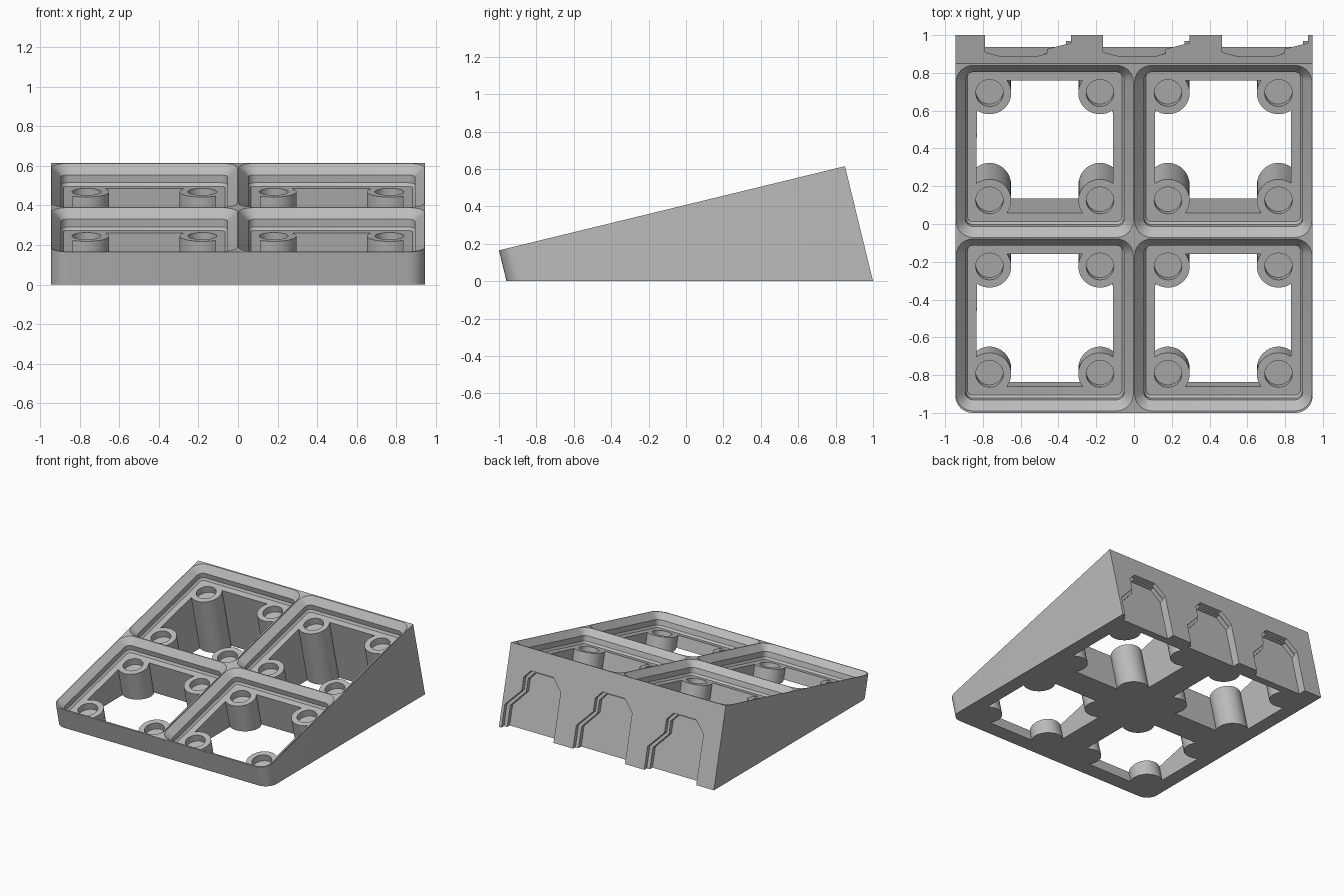
import bpy, bmesh, math
from mathutils import Matrix, Vector

cube = bpy.data.objects.get("Cube")
if cube:
    bpy.data.objects.remove(cube, do_unlink=True)

TILT = math.atan2(0.45, 1.85)
LENGTH = 1.904
CELL = 0.945
# Sloped frame: x across, y up the slope, z normal to the slope
SLOPE = Matrix.Translation((0, -1, 0.165)) @ Matrix.Rotation(TILT, 4, 'X')

plastic = bpy.data.materials.new("grey_plastic")
plastic.use_nodes = True
grey = (0.5, 0.5, 0.5, 1)
plastic.diffuse_color = grey
plastic.node_tree.nodes["Principled BSDF"].inputs["Base Color"].default_value = grey


def make_object(name, bm):
    bmesh.ops.recalc_face_normals(bm, faces=bm.faces[:])
    mesh = bpy.data.meshes.new(name)
    bm.to_mesh(mesh)
    bm.free()
    mesh.materials.append(plastic)
    obj = bpy.data.objects.new(name, mesh)
    bpy.context.scene.collection.objects.link(obj)
    return obj


def loft(bm, rings):
    """Closed solid through matching rings of points."""
    loops = [[bm.verts.new(p) for p in ring] for ring in rings]
    n = len(loops[0])
    for a, b in zip(loops, loops[1:]):
        for i in range(n):
            bm.faces.new((a[i], a[(i + 1) % n], b[(i + 1) % n], b[i]))
    bm.faces.new(loops[0])
    bm.faces.new(loops[-1])


def rounded_square(half, radius, steps=6):
    pts = []
    for k in range(4):
        mid = math.radians(45 + 90 * k)
        cx = math.copysign(half - radius, math.cos(mid))
        cy = math.copysign(half - radius, math.sin(mid))
        for i in range(steps + 1):
            a = math.radians(90 * (k + i / steps))
            pts.append((cx + radius * math.cos(a), cy + radius * math.sin(a)))
    return pts


def opening_outline(half=0.36, post=0.2925, radius=0.115, steps=16):
    """Square opening whose corners are taken up by round posts."""
    start = math.acos((half - post) / radius)
    sweep = 2 * math.pi - 2 * start - math.pi / 2 + 0
    first, last = -start, math.pi / 2 + start - 2 * math.pi
    pts = []
    for k in range(4):
        turn = Matrix.Rotation(math.pi / 2 * k, 2)
        for i in range(steps + 1):
            a = first + (last - first) * i / steps
            p = turn @ Vector((post + radius * math.cos(a), post + radius * math.sin(a)))
            pts.append((p.x, p.y))
    return pts


def circle(cx, cy, radius, steps=32):
    return [(cx + radius * math.cos(2 * math.pi * i / steps),
             cy + radius * math.sin(2 * math.pi * i / steps)) for i in range(steps)]


def cut(target, name, bm):
    """Carve a solid, given in the sloped frame, out of the target."""
    bm.transform(SLOPE)
    cutter = make_object(name, bm)
    cutter.hide_render = True
    mod = target.modifiers.new(name, 'BOOLEAN')
    mod.operation = 'DIFFERENCE'
    mod.solver = 'EXACT'
    mod.object = cutter
    bpy.context.view_layer.update()
    graph = bpy.context.evaluated_depsgraph_get()
    result = bpy.data.meshes.new_from_object(target.evaluated_get(graph))
    target.modifiers.clear()
    target.data = result
    bpy.data.objects.remove(cutter, do_unlink=True)


# Wedge body with rounded front corners
bm = bmesh.new()
side = [(-0.96, 0), (-1, 0.165), (0.85, 0.615), (1, 0)]
loft(bm, [[(x, y, z) for y, z in side] for x in (-CELL, CELL)])
front_edges = [e for e in bm.edges
               if all(v.co.y < -0.9 for v in e.verts)
               and abs(e.verts[0].co.x - e.verts[1].co.x) < 0.01]
bmesh.ops.bevel(bm, geom=front_edges, offset=0.09, segments=8, profile=0.5, affect='EDGES')
body = make_object("sloped_base", bm)

centres = [(sx * CELL / 2, LENGTH / 2 + sy * CELL / 2) for sx in (-1, 1) for sy in (-1, 1)]

# Stepped bin sockets
socket_steps = [(0.469, 0.09, 0.02), (0.469, 0.09, 0), (0.4205, 0.042, -0.048),
                (0.4205, 0.042, -0.089), (0.408, 0.026, -0.105)]
bm = bmesh.new()
for cx, cy in centres:
    loft(bm, [[(cx + x, cy + y, w) for x, y in rounded_square(h, r)]
              for h, r, w in socket_steps])
cut(body, "sockets", bm)

# Openings through the base, leaving corner posts
bm = bmesh.new()
for cx, cy in centres:
    loft(bm, [[(cx + x, cy + y, w) for x, y in opening_outline()] for w in (-0.08, -0.9)])
cut(body, "openings", bm)

# Round magnet recesses on the posts
bm = bmesh.new()
for cx, cy in centres:
    for sx in (-1, 1):
        for sy in (-1, 1):
            ring = circle(cx + sx * 0.2925, cy + sy * 0.2925, 0.073)
            loft(bm, [[(x, y, w) for x, y in ring] for w in (-0.08, -0.158)])
cut(body, "magnet_recesses", bm)

# Hanging slots in the back, open at the bottom, in two depths
mouth = [(0, -0.1), (0, 0.38), (0.08, 0.47), (0.277, 0.47), (0.33, 0.41),
         (0.33, 0.31), (0.457, 0.175), (0.457, -0.1)]
for name, scale, depth in (("slot_mouths", 1, 0.03), ("slot_pockets", 0.94, 0.062)):
    bm = bmesh.new()
    for left in (-0.79, -0.163, 0.465):
        loft(bm, [[(left + x * scale, y, z * (scale + 1) / 2 - 0.633) for x, z in mouth]
                  for y in (LENGTH - depth, LENGTH + 0.1)])
    cut(body, name, bm)

# Smooth the curved walls, keep the crisp edges
bpy.ops.object.select_all(action='DESELECT')
body.select_set(True)
bpy.context.view_layer.objects.active = body
bpy.ops.object.shade_smooth_by_angle(angle=math.radians(25))
